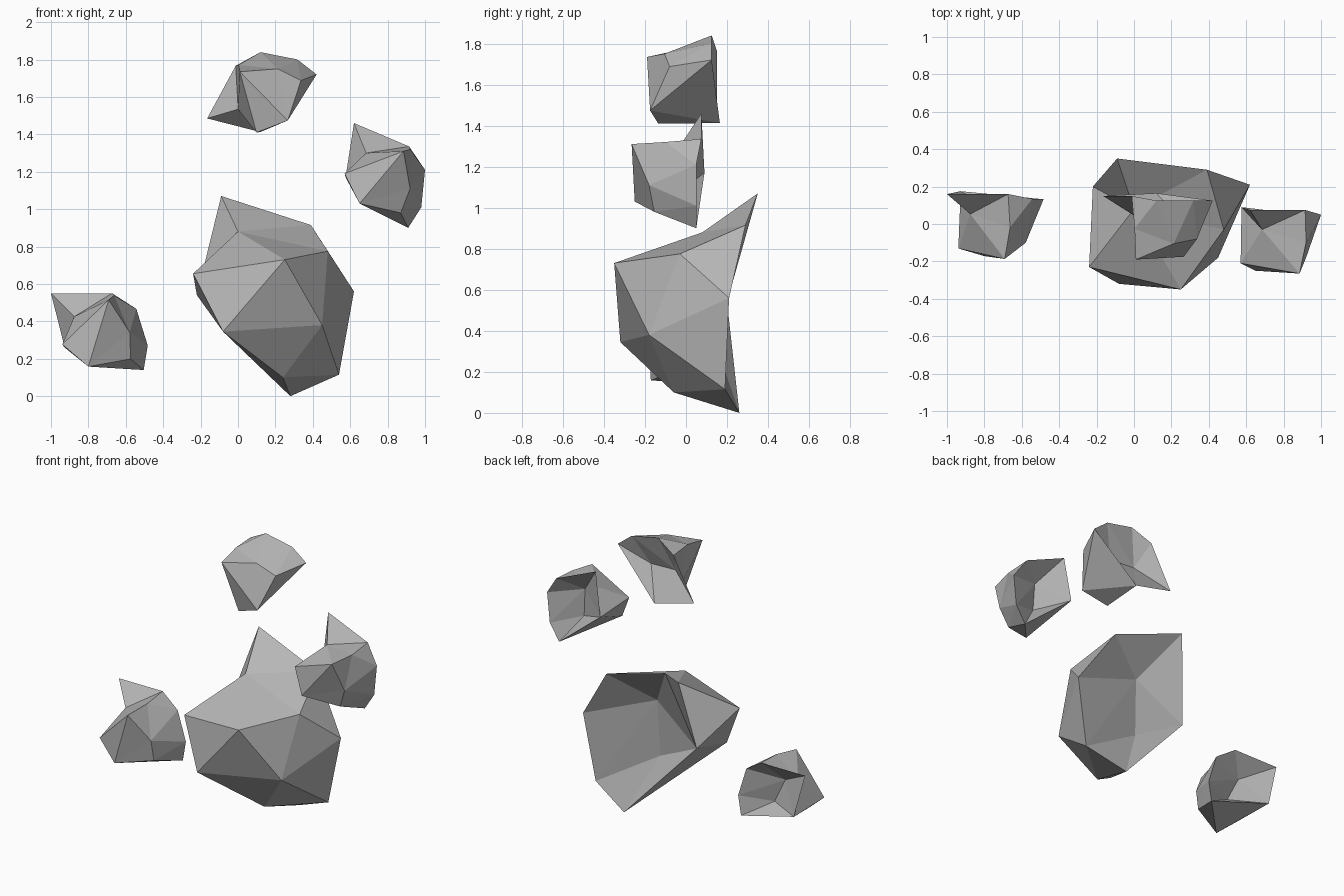
import bpy
import bmesh
from math import radians
from mathutils import Vector

cube = bpy.data.objects.get("Cube")
if cube:
    bpy.data.objects.remove(cube, do_unlink=True)

# Single stone colour
stone = bpy.data.materials.new("stone_grey")
stone.use_nodes = True
grey = (0.47, 0.47, 0.47, 1)
stone.diffuse_color = grey
shader = next(n for n in stone.node_tree.nodes if n.type == "BSDF_PRINCIPLED")
shader.inputs["Base Color"].default_value = grey
shader.inputs["Roughness"].default_value = 0.9

# Both rocks share one faceted layout; corners are lettered from A
FRONT = "AEB EBC ECD EDL LDK DCG DGK CBF CFG GFH GHJ GJK JHI JKI"
SIDE = "KLM KMI AEM ELM"
BACK = "ABN BFN FHN HON HIO IMO MON AMN"
FACETS = " ".join((FRONT, SIDE, BACK)).split()


def make_rock(name, corners):
    """Faceted rock whose origin is its peak, the first corner."""
    peak = Vector(corners[0])
    bm = bmesh.new()
    verts = [bm.verts.new(Vector(c) - peak) for c in corners]
    for facet in FACETS:
        bm.faces.new([verts[ord(letter) - ord("A")] for letter in facet])
    bmesh.ops.recalc_face_normals(bm, faces=bm.faces)
    mesh = bpy.data.meshes.new(name)
    bm.to_mesh(mesh)
    bm.free()
    mesh.materials.append(stone)
    return mesh


def place(name, mesh, peak, turn=0, scale=1):
    rock = bpy.data.objects.new(name, mesh)
    rock.location = peak
    rock.rotation_euler.y = radians(-turn)
    rock.scale = (scale, scale, scale)
    bpy.context.collection.objects.link(rock)


# Large central rock
large = make_rock("large_rock", [
    (-.09, .35, 1.07), (.39, .29, .915), (.48, -.03, .775),
    (.25, -.35, .73), (0, .08, .88), (.62, .21, .56),
    (.45, -.18, .38), (.54, .19, .115), (.28, .26, 0),
    (.24, -.06, .1), (-.08, -.32, .345), (-.24, -.23, .655),
    (-.22, .2, .54), (.11, .15, .76), (.1, .13, .38)])
place("large_rock", large, (-.09, .35, 1.07))

# Small rock with a hollow back, used three times
small = make_rock("small_rock", [
    (.62, .075, 1.46), (.915, .075, 1.335), (.92, -.1, 1.32),
    (.885, -.265, 1.31), (.685, -.03, 1.3), (1, .05, 1.21),
    (.92, -.18, 1.11), (.98, .05, 1.01), (.91, .05, .9),
    (.87, -.155, .98), (.65, -.25, 1.03), (.57, -.21, 1.19),
    (.575, .09, 1.17), (.77, -.025, 1.265), (.78, -.03, 1.08)])
place("small_rock_left", small, (.62, .075, 1.46))
place("small_rock_right", small, (-1, .16, .55), 23, 1.02)
place("small_rock_top", small, (-.165, .15, 1.485), 84.5)
